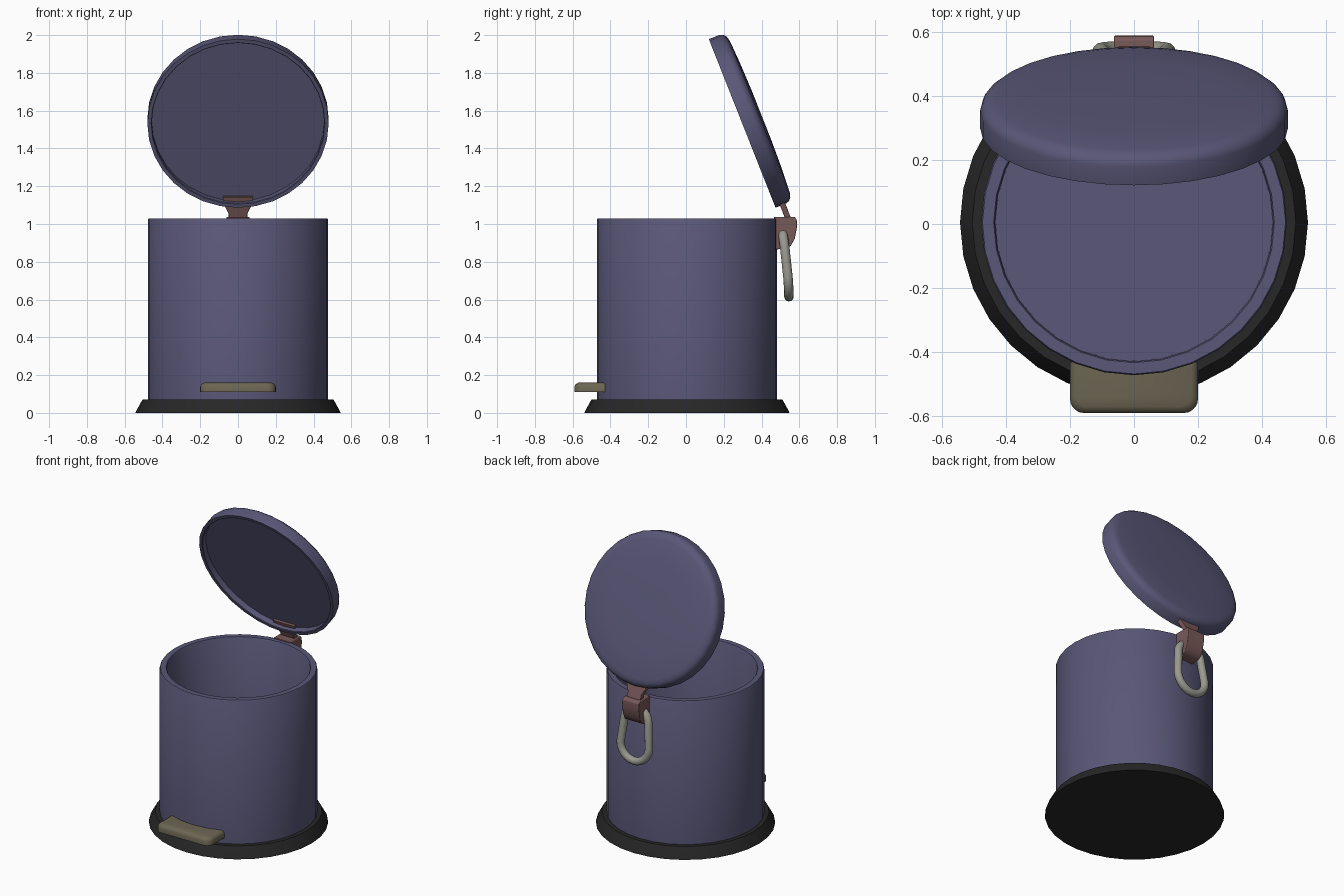
import bpy, bmesh, math
from mathutils import Matrix, Vector

if "Cube" in bpy.data.objects:
    bpy.data.objects.remove(bpy.data.objects["Cube"])

SEG = 32


def material(name, rgb):
    m = bpy.data.materials.new(name)
    m.diffuse_color = (*rgb, 1)
    m.use_nodes = True
    m.node_tree.nodes["Principled BSDF"].inputs["Base Color"].default_value = m.diffuse_color
    return m


PURPLE = material("purple_metal", (0.10, 0.095, 0.185))
BLACK = material("black_plastic", (0.02, 0.02, 0.02))
PINK = material("pink_hinge", (0.19, 0.10, 0.10))
KHAKI = material("khaki_pedal", (0.15, 0.13, 0.085))
STEEL = material("grey_steel", (0.32, 0.32, 0.28))


def finish(name, bm, mat, matrix=Matrix(), bevel=0.0, angle=35):
    bmesh.ops.recalc_face_normals(bm, faces=bm.faces[:])
    me = bpy.data.meshes.new(name)
    bm.to_mesh(me)
    bm.free()
    ob = bpy.data.objects.new(name, me)
    bpy.context.collection.objects.link(ob)
    me.materials.append(mat)
    ob.matrix_world = matrix
    if bevel:
        b = ob.modifiers.new("bevel", 'BEVEL')
        b.width, b.segments, b.limit_method = bevel, 3, 'ANGLE'
    bpy.ops.object.select_all(action='DESELECT')
    ob.select_set(True)
    bpy.context.view_layer.objects.active = ob
    bpy.ops.object.shade_smooth_by_angle(angle=math.radians(angle))
    return ob


def lathe(name, profile, mat, matrix):
    """Turn an (r, z) profile, capping both ends."""
    bm = bmesh.new()
    rings = []
    for r, z in profile:
        rings.append([bm.verts.new((r * math.cos(math.tau * i / SEG),
                                    r * math.sin(math.tau * i / SEG), z)) for i in range(SEG)])
    for a, b in zip(rings, rings[1:]):
        for i in range(SEG):
            j = (i + 1) % SEG
            bm.faces.new((a[i], a[j], b[j], b[i]))
    bm.faces.new(rings[0])
    bm.faces.new(rings[-1])
    return finish(name, bm, mat, matrix)


def prism(name, outline, z0, z1, mat, matrix=Matrix(), bevel=0.0):
    """Extrude an (x, y) outline from z0 to z1."""
    bm = bmesh.new()
    f = bm.faces.new([bm.verts.new((x, y, z0)) for x, y in outline])
    ext = bmesh.ops.extrude_face_region(bm, geom=[f])["geom"]
    bmesh.ops.translate(bm, vec=(0, 0, z1 - z0),
                        verts=[v for v in ext if isinstance(v, bmesh.types.BMVert)])
    return finish(name, bm, mat, matrix, bevel)


CENTRE = Matrix.Translation((0, 0.005, 0))

# Flared base
lathe("base", [(0.543, 0), (0.538, 0.012), (0.505, 0.072), (0.46, 0.072)], BLACK, CENTRE)

# Hollow bin body
lathe("body", [(0.477, 0.06), (0.477, 1.024), (0.473, 1.03), (0.438, 1.03),
               (0.434, 1.024), (0.432, 0.09)], PURPLE, CENTRE)

# Open lid, tilted back about the hinge
LID = Matrix.Translation((0, 0.2975, 1.5325)) @ Matrix.Rotation(math.radians(-68.4), 4, 'X')
lathe("lid", [(0.457, 0.04), (0.457, 0.003), (0.46, 0), (0.48, 0), (0.48, 0.062), (0.473, 0.08),
              (0.457, 0.093), (0.43, 0.100), (0.30, 0.107), (0.14, 0.111)], PURPLE, LID)

# Hinge strap that runs into the lid
prism("hinge_strap", [(-0.05, 0.56), (-0.05, 0.525), (-0.08, 0.46), (-0.08, 0.43),
                      (0.08, 0.43), (0.08, 0.46), (0.05, 0.525), (0.05, 0.56)],
      0.026, 0.056, PINK, LID, 0.003)

# Hinge bracket on the body: outline in (y, z), extruded along x
YZ = Matrix(((0, 0, 1, 0), (1, 0, 0, 0), (0, 1, 0, 0), (0, 0, 0, 1)))
prism("hinge_bracket", [(0.465, 1.037), (0.575, 1.037), (0.586, 1.025), (0.588, 0.985), (0.575, 0.92),
                        (0.555, 0.885), (0.53, 0.87), (0.475, 0.865)],
      -0.062, 0.062, PINK, YZ, 0.004)

# Pedal with rounded front corners
side = [(0.2, -0.43)]
for k in range(6):
    a = math.radians(-18 * k)
    side.append((0.155 + 0.045 * math.cos(a), -0.545 + 0.045 * math.sin(a)))
bm = bmesh.new()
outline = side + [(-x, y) for x, y in reversed(side)]
# Rounded top edge made from inset layers
layers = [(0.11, 0), (0.14, 0), (0.152, 0.006), (0.16, 0.02)]
rings = [[bm.verts.new((x * (1 - d / 0.2), -0.43 + (y + 0.43) * (1 - d / 0.16), z))
          for x, y in outline] for z, d in layers]
for a, b in zip(rings, rings[1:]):
    for i in range(len(a)):
        j = (i + 1) % len(a)
        bm.faces.new((a[i], a[j], b[j], b[i]))
bm.faces.new(rings[0])
bm.faces.new(rings[-1])
finish("pedal", bm, KHAKI, angle=40)

# Carrying ring: swept tube through the bracket, wider at the bottom
path = []
for k in range(13):
    a = math.pi * k / 12
    path.append((0.105 * math.cos(a), 0.72 - 0.105 * math.sin(a)))
for k in range(11):
    a = math.pi - math.pi * k / 10
    path.append((0.088 * math.cos(a), 0.875 + 0.085 * math.sin(a)))
pts = [Vector((x, 0.545 - 0.034 * max(0, (z - 0.62) / 0.34) ** 1.5, z)) for x, z in path]
bm = bmesh.new()
rings = []
n = len(pts)
for i, p in enumerate(pts):
    t = (pts[(i + 1) % n] - pts[i - 1]).normalized()
    u = Vector((0, 1, 0))
    u = (u - t * u.dot(t)).normalized()
    v = t.cross(u)
    rings.append([bm.verts.new(p + 0.025 * (u * math.cos(math.tau * k / 12) + v * math.sin(math.tau * k / 12)))
                  for k in range(12)])
for i in range(n):
    a, b = rings[i], rings[(i + 1) % n]
    for k in range(12):
        m = (k + 1) % 12
        bm.faces.new((a[k], a[m], b[m], b[k]))
finish("carry_ring", bm, STEEL, angle=60)
